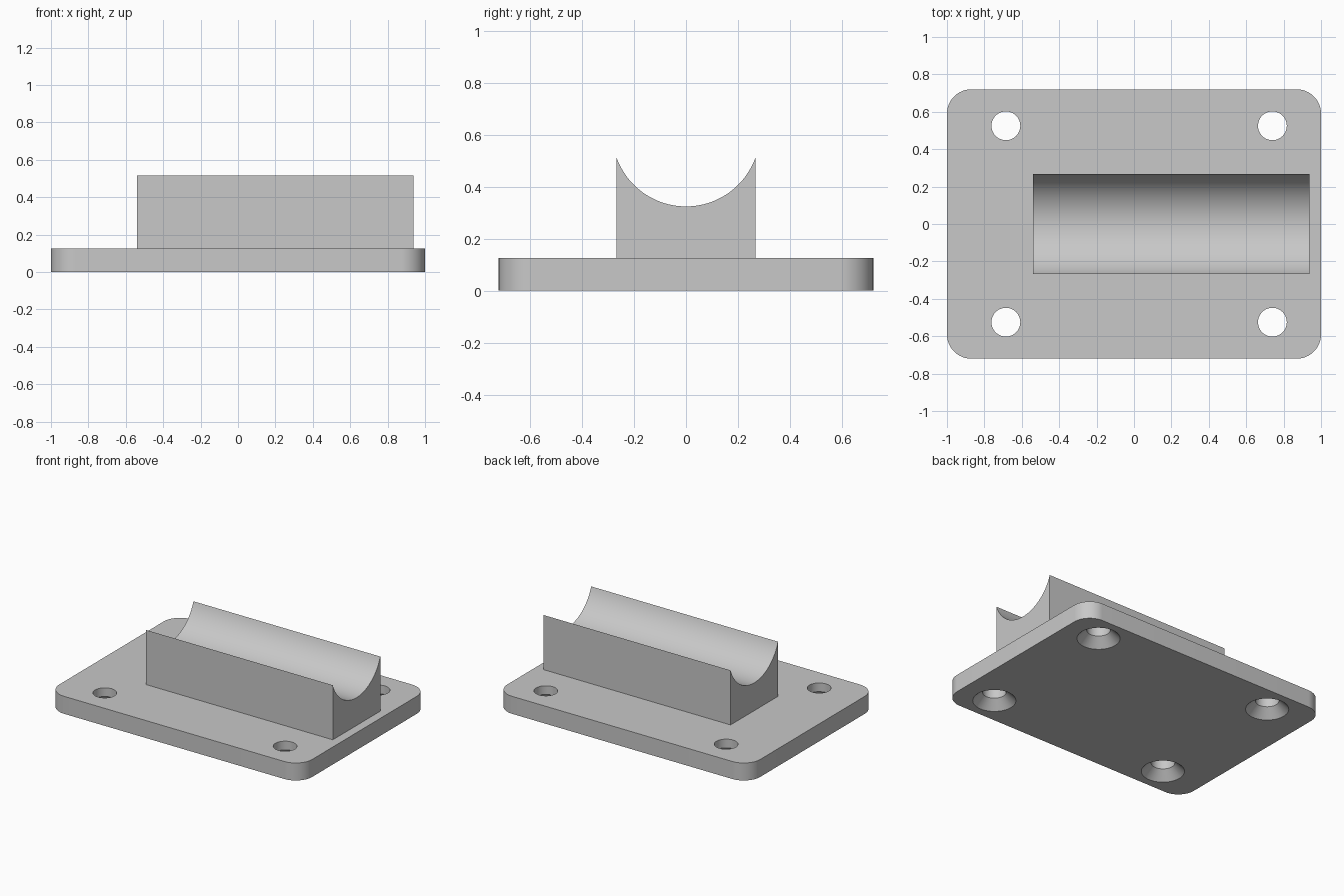
import bpy
import bmesh
from math import asin, cos, sin, pi, radians

if "Cube" in bpy.data.objects:
    bpy.data.objects.remove(bpy.data.objects["Cube"], do_unlink=True)

PLATE_X, PLATE_Y, PLATE_Z = 1.0, 0.72, 0.125
CORNER = 0.13
HOLE_R, SINK_R, SINK_DEPTH = 0.077, 0.14, 0.063

grey = bpy.data.materials.new("light grey")
grey.use_nodes = True
colour = (0.58, 0.58, 0.58, 1)
grey.diffuse_color = colour
grey.node_tree.nodes["Principled BSDF"].inputs["Base Color"].default_value = colour


def make_object(name, bm):
    bmesh.ops.recalc_face_normals(bm, faces=bm.faces)
    mesh = bpy.data.meshes.new(name)
    bm.to_mesh(mesh)
    bm.free()
    mesh.materials.append(grey)
    obj = bpy.data.objects.new(name, mesh)
    bpy.context.collection.objects.link(obj)
    return obj


def extrude_outline(name, points, direction):
    bm = bmesh.new()
    face = bm.faces.new([bm.verts.new(p) for p in points])
    new = bmesh.ops.extrude_face_region(bm, geom=[face], use_keep_orig=True)
    verts = [g for g in new["geom"] if isinstance(g, bmesh.types.BMVert)]
    bmesh.ops.translate(bm, verts=verts, vec=direction)
    return make_object(name, bm)


def select_only(obj):
    bpy.ops.object.select_all(action="DESELECT")
    obj.select_set(True)
    bpy.context.view_layer.objects.active = obj


# Base plate with rounded corners
outline = []
for quarter, (sx, sy) in enumerate([(1, 1), (-1, 1), (-1, -1), (1, -1)]):
    for i in range(17):
        a = (quarter + i / 16) * pi / 2
        outline.append((sx * (PLATE_X - CORNER) + CORNER * cos(a),
                        sy * (PLATE_Y - CORNER) + CORNER * sin(a), 0))
plate = extrude_outline("base_plate", outline, (0, 0, PLATE_Z))

# Screw holes, countersunk from below
margin = 0.05
slope = (SINK_R - HOLE_R) / SINK_DEPTH
rings = [(SINK_R + slope * margin, -margin), (HOLE_R, SINK_DEPTH),
         (HOLE_R, PLATE_Z + margin)]
SEGMENTS = 48
bm = bmesh.new()
for x in (-0.685, 0.74):
    for y in (-0.525, 0.525):
        loops = [[bm.verts.new((x + r * cos(2 * pi * i / SEGMENTS),
                                y + r * sin(2 * pi * i / SEGMENTS), z))
                  for i in range(SEGMENTS)] for r, z in rings]
        for low, high in zip(loops, loops[1:]):
            for i in range(SEGMENTS):
                j = (i + 1) % SEGMENTS
                bm.faces.new((low[i], low[j], high[j], high[i]))
        bm.faces.new(loops[0])
        bm.faces.new(loops[-1])
cutter = make_object("screw_hole_cutter", bm)
cutter.hide_render = True

cut = plate.modifiers.new("screw holes", "BOOLEAN")
cut.operation = "DIFFERENCE"
cut.solver = "EXACT"
cut.object = cutter
select_only(plate)
bpy.ops.object.modifier_apply(modifier=cut.name)
bpy.data.objects.remove(cutter, do_unlink=True)

# Saddle block with a round channel along its top, sunk slightly into the plate
X0, X1, HALF, TOP, CHANNEL = -0.54, 0.937, 0.268, 0.515, 0.324
drop = TOP - CHANNEL
radius = (HALF ** 2 + drop ** 2) / (2 * drop)
spread = asin(HALF / radius)
STEPS = 40
profile = [(X0, HALF, PLATE_Z - 0.02), (X0, -HALF, PLATE_Z - 0.02)]
for i in range(STEPS + 1):
    a = spread * (2 * i / STEPS - 1)
    profile.append((X0, radius * sin(a), CHANNEL + radius * (1 - cos(a))))
saddle = extrude_outline("saddle_block", profile, (X1 - X0, 0, 0))

for part in (plate, saddle):
    select_only(part)
    bpy.ops.object.shade_smooth_by_angle(angle=radians(30))
